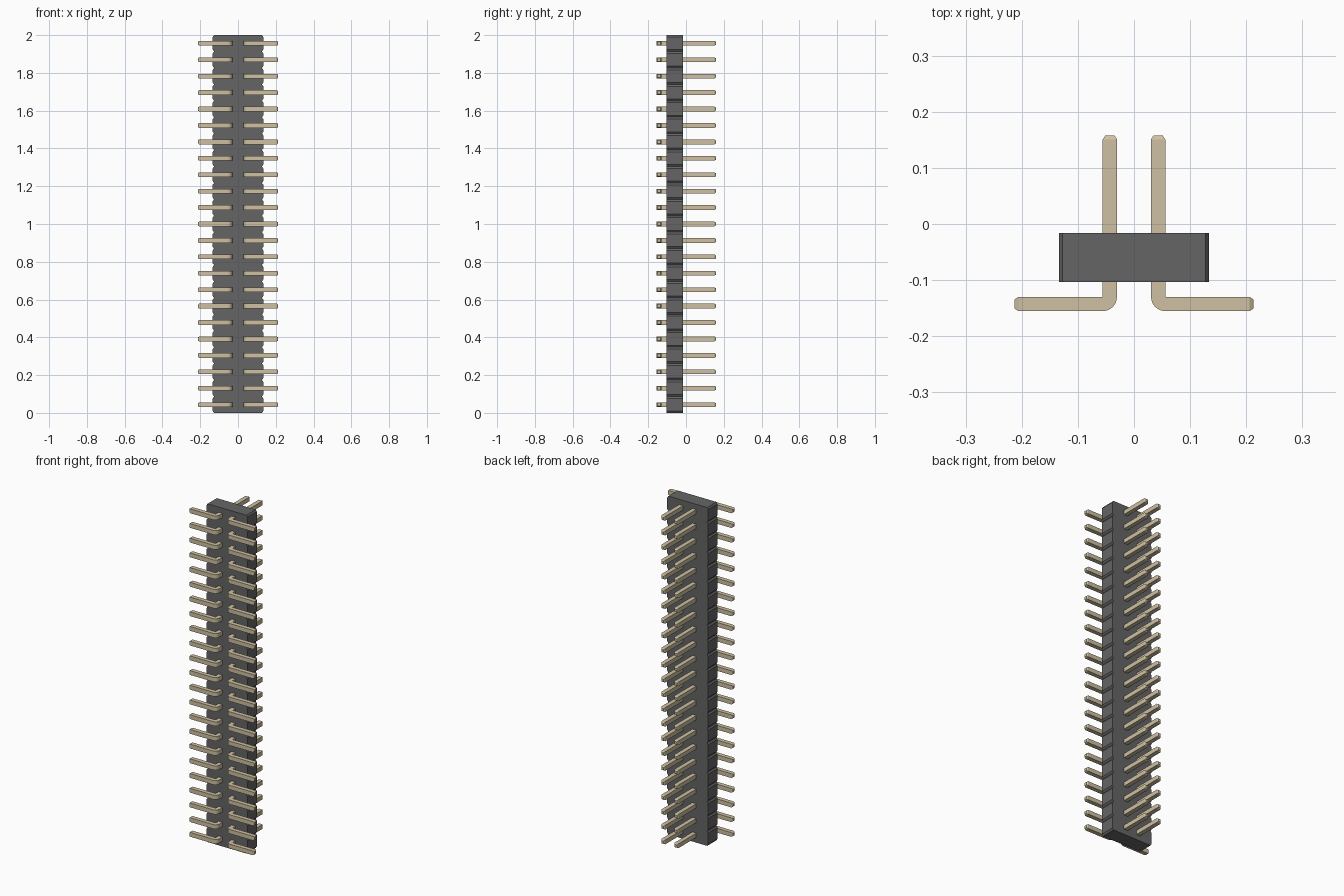
import bpy, bmesh
from math import sin, cos, pi
from mathutils import Vector

if "Cube" in bpy.data.objects:
    bpy.data.objects.remove(bpy.data.objects["Cube"])

COUNT = 23
PITCH = 2.0 / COUNT
HALF = 0.0127            # half thickness of a square pin


def material(name, color):
    m = bpy.data.materials.new(name)
    m.diffuse_color = (*color, 1)
    m.use_nodes = True
    m.node_tree.nodes["Principled BSDF"].inputs["Base Color"].default_value = m.diffuse_color
    return m


def make_object(name, bm, mat):
    bmesh.ops.remove_doubles(bm, verts=bm.verts, dist=1e-5)
    bmesh.ops.recalc_face_normals(bm, faces=bm.faces)
    mesh = bpy.data.meshes.new(name)
    bm.to_mesh(mesh)
    bm.free()
    mesh.materials.append(mat)
    obj = bpy.data.objects.new(name, mesh)
    bpy.context.collection.objects.link(obj)
    return obj


# Housing: notched outline in x-z, extruded through y
W, CX, CZ = 0.134, 0.007, 0.010
side = []
for i in range(COUNT):
    z = i * PITCH
    side += [(W - CX, z), (W, z + CZ), (W, z + PITCH - CZ)]
side.append((W - CX, 2.0))
outline = side + [(-x, z) for x, z in reversed(side)]
bm = bmesh.new()
face = bm.faces.new([bm.verts.new((x, -0.103, z)) for x, z in outline])
ext = bmesh.ops.extrude_face_region(bm, geom=[face], use_keep_orig=True)
bmesh.ops.translate(bm, vec=(0, 0.087, 0),
                    verts=[g for g in ext["geom"] if isinstance(g, bmesh.types.BMVert)])
make_object("housing", bm, material("dark_plastic", (0.13, 0.13, 0.13)))

# Pin: square section swept down the shaft, round the bend, out along the foot
shaft_x, foot_y, tip = 0.043, -0.1425, 0.008
corner = Vector((shaft_x + HALF, foot_y + HALF))
across, up = Vector((1, 0)), Vector((0, 1))
stations = [(Vector((shaft_x, 0.158)), across, tip),
            (Vector((shaft_x, 0.151)), across, HALF)]
for i in range(7):
    a = i / 6 * pi / 2
    n = Vector((cos(a), sin(a)))
    stations.append((corner - n * HALF, n, HALF))
stations += [(Vector((0.206, foot_y)), up, HALF),
             (Vector((0.213, foot_y)), up, tip)]

bm = bmesh.new()
z0 = PITCH / 2
rings = []
bend_inner = None
for c, n, h in stations:
    ring = []
    for s, t in ((-1, -1), (1, -1), (1, 1), (-1, 1)):
        p = c + n * h * s
        ring.append((p.x, p.y, z0 + h * t))
    rings.append(ring)

verts = {}


def vert(co):
    key = tuple(round(v, 5) for v in co)
    if key not in verts:
        verts[key] = bm.verts.new(co)
    return verts[key]


rings = [[vert(co) for co in r] for r in rings]
for r0, r1 in zip(rings, rings[1:]):
    for k in range(4):
        loop = list(dict.fromkeys([r0[k], r0[(k + 1) % 4], r1[(k + 1) % 4], r1[k]]))
        if len(loop) > 2:
            bm.faces.new(loop)
bm.faces.new(rings[0])
bm.faces.new(rings[-1])
pins = make_object("pins", bm, material("pin_metal", (0.62, 0.53, 0.36)))

bpy.context.view_layer.objects.active = pins
pins.select_set(True)
bpy.ops.object.shade_smooth_by_angle(angle=0.45)

# Mirror to the second row and repeat up the strip
pins.modifiers.new("two_rows", "MIRROR")
pins.modifiers["two_rows"].use_mirror_merge = False
arr = pins.modifiers.new("repeat", "ARRAY")
arr.count = COUNT
arr.use_relative_offset = False
arr.use_constant_offset = True
arr.constant_offset_displace = (0, 0, PITCH)
